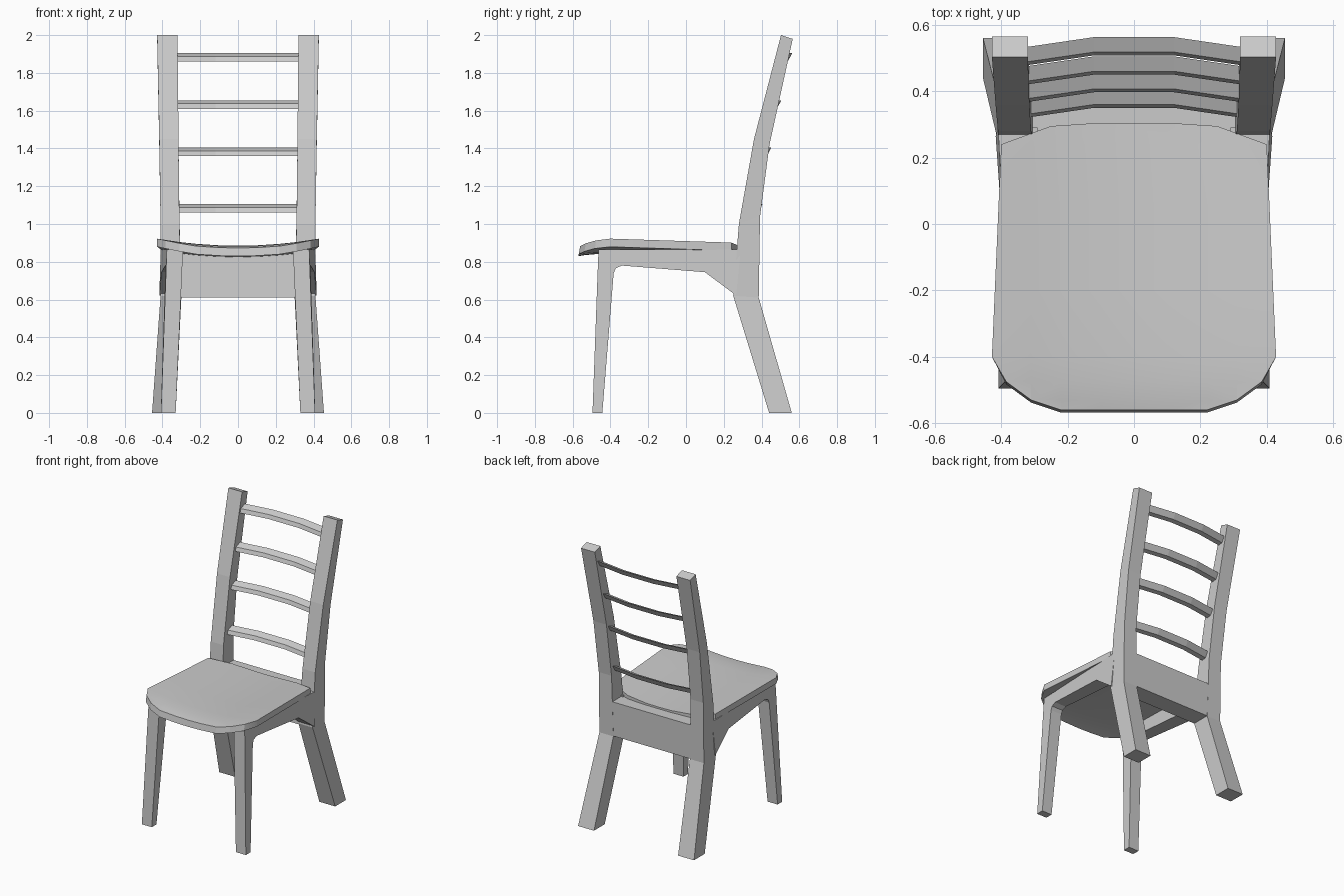
import bpy, bmesh

if "Cube" in bpy.data.objects:
    bpy.data.objects.remove(bpy.data.objects["Cube"])


def new_object(name, bm):
    bmesh.ops.recalc_face_normals(bm, faces=bm.faces)
    mesh = bpy.data.meshes.new(name)
    bm.to_mesh(mesh)
    bm.free()
    obj = bpy.data.objects.new(name, mesh)
    bpy.context.collection.objects.link(obj)
    return obj


def loft(name, rings):
    """Join equal cross-sections into a closed bar."""
    bm = bmesh.new()
    rows = [[bm.verts.new(p) for p in ring] for ring in rings]
    n = len(rows[0])
    for r, s in zip(rows, rows[1:]):
        for i in range(n):
            j = (i + 1) % n
            bm.faces.new((r[i], r[j], s[j], s[i]))
    bm.faces.new(rows[0])
    bm.faces.new(rows[-1])
    return new_object(name, bm)


def side_part(name, stations):
    """Mirrored bar through stations of two (y, z, inner x, outer x) edges."""
    rings = []
    for (y, z, a, b), (v, w, c, d) in stations:
        rings.append([(a, y, z), (b, y, z), (d, v, w), (c, v, w)])
    obj = loft(name, rings)
    obj.modifiers.new("Mirror", 'MIRROR')
    return obj


def interp(t, table):
    for (a, u), (b, v) in zip(table, table[1:]):
        if t <= b:
            return u + (v - u) * max(0, (t - a) / (b - a))
    return table[-1][1]


# Rear legs running up into the back posts: front edge, back edge, inner and outer x
leg = [((0.44, 0), (0.56, 0), 0.33, 0.455), ((0.25, 0.62), (0.385, 0.61), 0.30, 0.41),
       ((0.28, 1.0), (0.392, 1.04), 0.31, 0.41), ((0.36, 1.45), (0.442, 1.42), 0.315, 0.417),
       ((0.503, 2.0), (0.565, 1.98), 0.32, 0.428)]
side_part("rear_leg", [(f + (a, b), r + (a, b)) for f, r, a, b in leg])


# Front legs flowing into the side aprons
def widths(y, z):
    return (y, z, 0.33 - 0.045 * z, 0.408 - 0.036 * z + 0.03 * max(0, y + 0.46) / 0.7)


frame = [((-0.495, 0), (-0.443, 0)), ((-0.468, 0.74), (-0.383, 0.74)),
         ((-0.463, 0.865), (-0.372, 0.765)), ((-0.34, 0.865), (-0.34, 0.78)),
         ((0.10, 0.865), (0.10, 0.745)), ((0.29, 0.865), (0.265, 0.622))]
side_part("front_leg", [(widths(*p), widths(*q)) for p, q in frame])

# Rail between the rear legs
rail = [(0.253, 0.612), (0.384, 0.612), (0.388, 0.855), (0.27, 0.855)]
loft("rear_rail", [[(x, y, z) for y, z in rail] for x in (-0.32, 0.32)])

# Curved back slats
section = [(0, 0), (0.01, 0.027), (0.055, 0.045), (0.033, 0.005)]
for k, (y0, z0) in enumerate([(0.35, 1.06), (0.397, 1.36), (0.45, 1.61), (0.508, 1.86)]):
    rings = [[(x, y0 + y - bend, z0 + z) for y, z in section]
             for x, bend in ((-0.325, 0.03), (-0.12, 0), (0.12, 0), (0.325, 0.03))]
    loft(f"back_slat_{k + 1}", rings)

# Dished seat with a dropped front edge
half = [(0.10, 0.305), (0.25, 0.295), (0.40, 0.24), (0.428, -0.40),
        (0.385, -0.475), (0.31, -0.53), (0.22, -0.56)]
bm = bmesh.new()
bm.faces.new([bm.verts.new((x, y, 0)) for x, y in half + [(-x, y) for x, y in half[::-1]]])
cuts = [((x, 0, 0), (1, 0, 0)) for x in (-0.31, -0.22, -0.1, 0, 0.1, 0.22, 0.31)]
cuts += [((0, y, 0), (0, 1, 0)) for y in (-0.53, -0.475, -0.4, -0.2, 0.05, 0.24)]
for co, no in cuts:
    bmesh.ops.bisect_plane(bm, geom=bm.verts[:] + bm.edges[:] + bm.faces[:],
                           plane_co=co, plane_no=no)
crown = [(-0.56, 0.873), (-0.53, 0.878), (-0.475, 0.883), (-0.4, 0.885), (0.24, 0.869), (0.31, 0.867)]
for v in bm.verts:
    v.co.z = interp(v.co.y, crown) + 0.036 * (v.co.x / 0.42) ** 2
low = bmesh.ops.extrude_face_region(bm, geom=bm.faces[:], use_keep_orig=True)["geom"]
for v in [g for g in low if isinstance(g, bmesh.types.BMVert)]:
    v.co.z -= 0.043
    if v.co.y < -0.45:
        v.co.y -= 0.008
seat = new_object("seat", bm)
bpy.context.view_layer.objects.active = seat
seat.select_set(True)
bpy.ops.object.shade_smooth_by_angle(angle=0.6)
